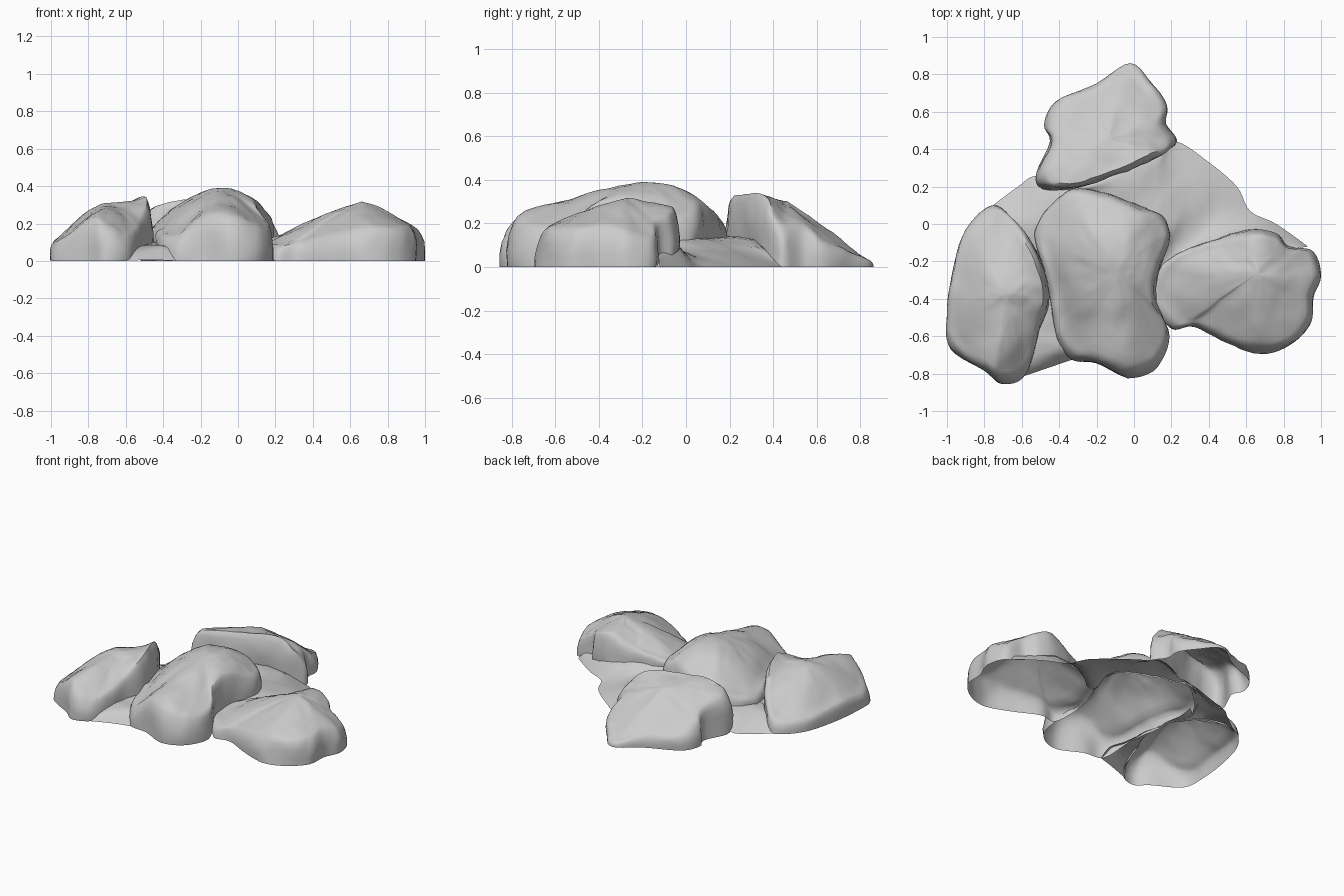
import bpy
from mathutils import Vector, noise


def spline(pts, closed, sub=5):
    """Catmull-Rom through points of any dimension."""
    pts = [Vector(p) for p in pts]
    n, out = len(pts), []
    for i in range(n if closed else n - 1):
        ids = [(i + k) % n if closed else min(max(i + k, 0), n - 1) for k in (-1, 0, 1, 2)]
        a, b, c, d = (pts[j] for j in ids)
        for k in range(sub):
            t = k / sub
            out.append((b * 2 + (c - a) * t + (a * 2 - b * 5 + c * 4 - d) * t * t
                        + (b * 3 - a - c * 3 + d) * t ** 3) * 0.5)
    if not closed:
        out.append(pts[-1])
    return out


def rough(v, amp):
    """Weathering that fades out at ground level."""
    k = min(1, v.z / 0.08)
    w = (noise.noise_vector(v * 5) + noise.noise_vector(v * 12) * 0.5
         + noise.noise_vector(v * 24) * 0.3) * amp
    return Vector((v.x + w.x * k, v.y + w.y * k, max(0, v.z + w.z * k * 0.8)))


def finish(name, verts, faces):
    me = bpy.data.meshes.new(name)
    me.from_pydata(verts, [], faces)
    ob = bpy.data.objects.new(name, me)
    bpy.context.collection.objects.link(ob)
    bpy.ops.object.select_all(action='DESELECT')
    ob.select_set(True)
    bpy.context.view_layer.objects.active = ob
    bpy.ops.object.shade_smooth_by_angle(angle=0.8)


def boulder(name, centre, outline, power=1.7, tilt=0.0, amp=0.014):
    """Open shell: outline points are x, y, base height, shoulder height."""
    loop = spline(outline, True)
    n = len(loop)
    cx, cy, cz = centre
    s0 = 0.87
    rings = [(1, 0), (1, 0.3), (0.985, 0.58), (0.955, 0.8), (0.915, 0.93), (s0, 1)]
    rings += [(s0 * k / 10, None) for k in range(9, 0, -1)]
    verts, faces = [], []
    for s, f in rings:
        for x, y, zb, zs in loop:
            zb = max(0, zb)
            if f is None:
                u = s / s0
                z = cz + (zs - cz) * u ** power + tilt * (y - cy) * s * (1 - u * u)
            else:
                z = zb + (zs - zb) * f
            verts.append(rough(Vector((cx + (x - cx) * s, cy + (y - cy) * s, z)), amp))
    for r in range(len(rings) - 1):
        for i in range(n):
            j = (i + 1) % n
            faces.append((r * n + i, r * n + j, (r + 1) * n + j, (r + 1) * n + i))
    verts.append(rough(Vector(centre), amp))
    top = (len(rings) - 1) * n
    faces += [(top + i, top + (i + 1) % n, len(verts) - 1) for i in range(n)]
    # make faces point up whichever way the outline runs
    area = sum(loop[i].x * loop[(i + 1) % n].y - loop[(i + 1) % n].x * loop[i].y for i in range(n))
    finish(name, verts, faces if area > 0 else [f[::-1] for f in faces])


def web(name, line_a, line_b, bulge, rows=8, flip=False):
    """Low ground skin lofted between two lines."""
    a, b = spline(line_a, False), spline(line_b, False)
    n = len(a)
    verts, faces = [], []
    for r in range(rows + 1):
        t = r / rows
        for p, q in zip(a, b):
            v = p.lerp(q, t)
            v.z = max(0, v.z + bulge * 4 * t * (1 - t))
            verts.append(rough(v, 0.016))
    for r in range(rows):
        for i in range(n - 1):
            f = (r * n + i, (r + 1) * n + i, (r + 1) * n + i + 1, r * n + i + 1)
            faces.append(f[::-1] if flip else f)
    finish(name, verts, faces)


# Tall middle boulder
boulder("middle_boulder", (-0.09, -0.25, 0.385), [
    (-0.3, 0.19, .12, .23), (-0.13, 0.155, .12, .28), (0.03, 0.1, .12, .31),
    (0.16, 0.035, .12, .26), (0.19, -0.08, .12, .27), (0.13, -0.26, .1, .32),
    (0.12, -0.42, .08, .3), (0.19, -0.6, 0, .2), (0.12, -0.76, 0, .21),
    (-0.03, -0.82, 0, .25), (-0.2, -0.745, 0, .25), (-0.34, -0.72, 0, .15),
    (-0.42, -0.58, .07, .15), (-0.45, -0.4, .08, .18), (-0.5, -0.2, .1, .18),
    (-0.52, -0.03, .1, .17), (-0.42, 0.12, .11, .2)], tilt=0.12)

# Left boulder, rising to its inner edge
boulder("left_boulder", (-0.68, -0.38, 0.31), [
    (-0.76, 0.1, 0, .1), (-0.64, 0.03, .06, .2), (-0.54, -0.1, .1, .31),
    (-0.48, -0.25, .1, .35), (-0.455, -0.4, .09, .31), (-0.5, -0.55, .07, .24),
    (-0.55, -0.73, .04, .17), (-0.6, -0.82, 0, .16), (-0.71, -0.855, 0, .2),
    (-0.8, -0.785, 0, .23), (-0.98, -0.67, 0, .12), (-1.0, -0.5, 0, .12),
    (-0.97, -0.25, 0, .12), (-0.9, -0.03, 0, .1)], power=1.8)

# Right boulder, tapering down towards the middle one
boulder("right_boulder", (0.66, -0.27, 0.315), [
    (0.14, -0.23, .1, .125), (0.3, -0.13, .11, .17), (0.45, -0.08, .1, .22),
    (0.63, -0.03, .09, .28), (0.76, -0.05, .06, .25), (0.83, -0.115, .03, .22),
    (0.96, -0.15, 0, .15), (1.0, -0.28, 0, .17), (0.955, -0.4, 0, .2),
    (0.94, -0.54, 0, .18), (0.83, -0.65, 0, .18), (0.68, -0.695, 0, .18),
    (0.5, -0.635, 0, .16), (0.32, -0.55, 0, .12), (0.2, -0.56, 0, .09),
    (0.11, -0.42, .07, .09)], power=1.3)

# Back boulder: steep front ridge, slope falling to the rear
boulder("back_boulder", (-0.15, 0.46, 0.305), [
    (-0.02, 0.86, 0, .04), (0.1, 0.745, 0, .09), (0.17, 0.64, 0, .14),
    (0.17, 0.54, 0, .2), (0.23, 0.44, 0, .21), (0.13, 0.36, .08, .31),
    (0.0, 0.3, .11, .34), (-0.2, 0.225, .12, .335), (-0.38, 0.18, .11, .32),
    (-0.5, 0.2, .05, .29), (-0.52, 0.28, 0, .26), (-0.45, 0.44, 0, .22),
    (-0.48, 0.53, 0, .16), (-0.42, 0.65, 0, .11), (-0.2, 0.75, 0, .09)], power=1.1)

# Ground skin behind the middle boulder
web("rear_ground_skin", [
    (-0.78, 0.08, 0), (-0.62, 0.2, 0), (-0.51, 0.26, .02), (-0.25, 0.22, .12),
    (0.0, 0.31, .11), (0.14, 0.38, .07), (0.23, 0.44, 0), (0.4, 0.33, 0),
    (0.55, 0.2, 0), (0.62, 0.07, 0), (0.76, -0.0, 0), (0.93, -0.12, 0)], [
    (-0.7, 0.05, .05), (-0.55, -0.07, .1), (-0.47, 0.04, .11), (-0.29, 0.18, .13),
    (-0.12, 0.145, .13), (0.04, 0.085, .13), (0.15, 0.02, .13), (0.17, -0.09, .13),
    (0.14, -0.25, .11), (0.35, -0.13, .13), (0.6, -0.06, .11), (0.86, -0.14, .05)],
    0.018, flip=True)

# Valley between left and middle boulders
web("front_valley", [
    (-0.56, -0.08, .1), (-0.49, -0.25, .1), (-0.465, -0.4, .09), (-0.51, -0.56, .08),
    (-0.565, -0.73, .06), (-0.61, -0.82, 0)], [
    (-0.47, 0.0, .11), (-0.48, -0.2, .1), (-0.44, -0.4, .09), (-0.41, -0.57, .08),
    (-0.36, -0.66, .07), (-0.33, -0.725, 0)], 0.005, rows=6)
